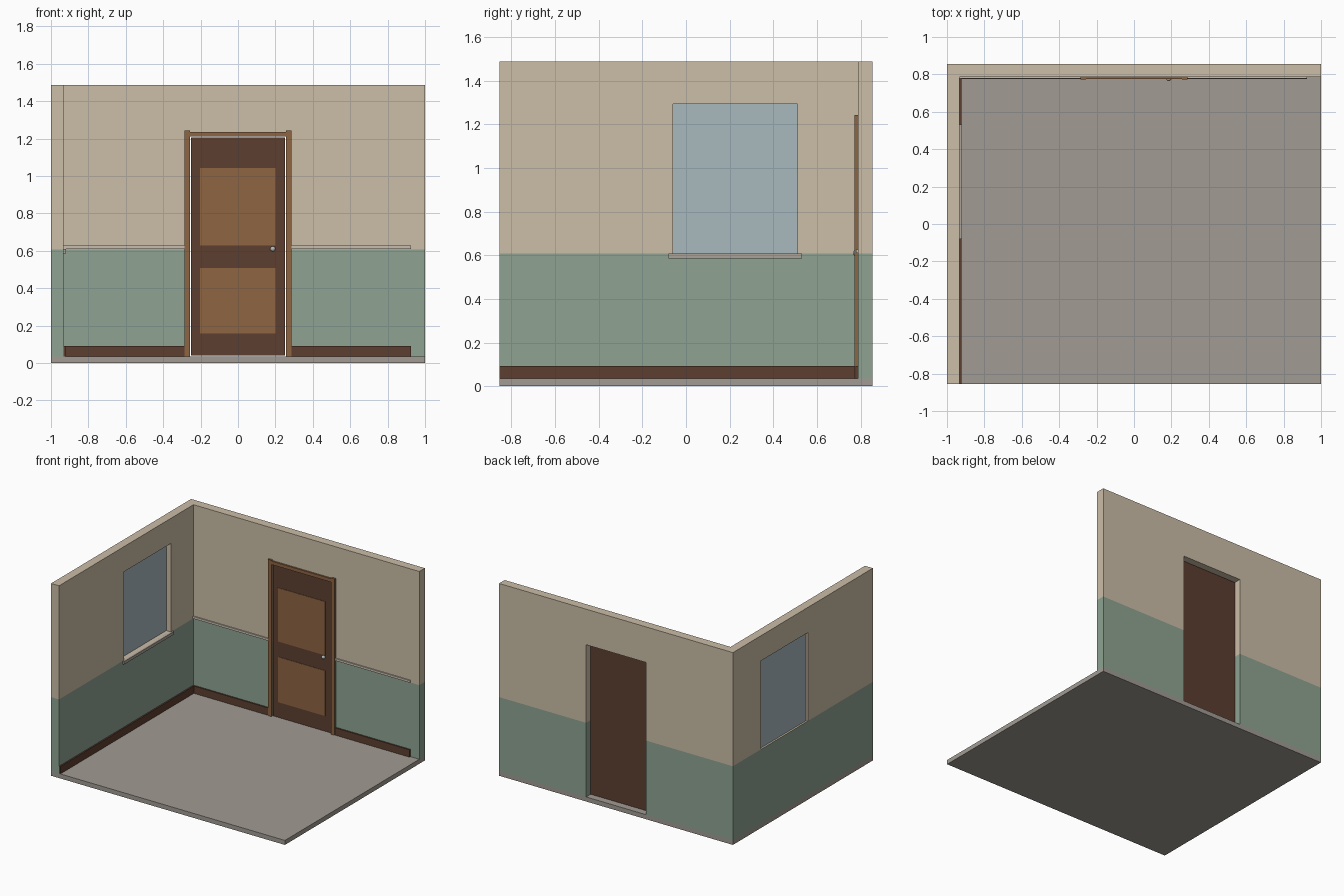
import bpy, bmesh
from mathutils import Vector

if "Cube" in bpy.data.objects:
    bpy.data.objects.remove(bpy.data.objects["Cube"])


def material(name, rgb):
    m = bpy.data.materials.new(name)
    lin = [((c / 255 + 0.055) / 1.055) ** 2.4 for c in rgb]
    m.diffuse_color = (*lin, 1)
    m.use_nodes = True
    m.node_tree.nodes["Principled BSDF"].inputs["Base Color"].default_value = m.diffuse_color
    return m


TAN = material("cream_paint", (204, 190, 167))
GREEN = material("green_paint", (142, 164, 146))
FLOOR = material("floor_grey", (161, 155, 147))
DARK = material("dark_wood", (92, 62, 48))
WOOD = material("mid_wood", (142, 101, 66))
GLASS = material("glass_blue", (168, 184, 190))
TRIM = material("pale_trim", (200, 190, 175))
SILL = material("sill_grey", (170, 162, 152))
METAL = material("metal", (185, 185, 185))


def box(name, x, y, z, mat=None):
    bm = bmesh.new()
    bmesh.ops.create_cube(bm, size=1)
    for v in bm.verts:
        v.co = [(a + b) / 2 + c * (b - a) for c, (a, b) in zip(v.co, (x, y, z))]
    return finish(name, bm, mat)


def finish(name, bm, mat=None):
    me = bpy.data.meshes.new(name)
    bm.to_mesh(me)
    bm.free()
    ob = bpy.data.objects.new(name, me)
    bpy.context.collection.objects.link(ob)
    if mat:
        me.materials.append(mat)
    return ob


X, Y, TOP, BASE = 1.0, 0.855, 1.487, 0.035   # room limits
WX, WY, SPLIT = -0.932, 0.787, 0.608         # inner wall faces, paint line

box("floor", (-X, X), (-Y, Y), (0, BASE), FLOOR)

# L-shaped wall extruded from its plan
bm = bmesh.new()
plan = [(-X, -Y), (WX, -Y), (WX, WY), (X, WY), (X, Y), (-X, Y)]
face = bm.faces.new([bm.verts.new((x, y, BASE)) for x, y in plan])
ext = bmesh.ops.extrude_face_region(bm, geom=[face])
for v in ext["geom"]:
    if isinstance(v, bmesh.types.BMVert):
        v.co.z = TOP
bmesh.ops.recalc_face_normals(bm, faces=bm.faces[:])
walls = finish("walls", bm)

# Door and window openings
cutters = [box("door_cutter", (-0.256, 0.256), (0.7, 0.95), (-0.1, 1.212)),
           box("window_cutter", (-1.1, -0.85), (-0.06, 0.512), (SPLIT, 1.292))]
bpy.context.view_layer.objects.active = walls
for c in cutters:
    c.hide_render = True
    mod = walls.modifiers.new("opening", "BOOLEAN")
    mod.object, mod.operation, mod.solver = c, "DIFFERENCE", "EXACT"
    bpy.ops.object.modifier_apply(modifier=mod.name)
for c in cutters:
    bpy.data.objects.remove(c)

# Two-tone paint split at dado height
walls.data.materials.clear()
walls.data.materials.append(TAN)
walls.data.materials.append(GREEN)
bm = bmesh.new()
bm.from_mesh(walls.data)
bmesh.ops.bisect_plane(bm, geom=bm.verts[:] + bm.edges[:] + bm.faces[:],
                       plane_co=(0, 0, SPLIT), plane_no=(0, 0, 1))
for f in bm.faces:
    f.material_index = int(f.calc_center_median().z < SPLIT - 0.001)
bm.to_mesh(walls.data)
bm.free()

# Trim on both sides of the door
for side, x in (("left", (WX, -0.286)), ("right", (0.286, 0.925))):
    box(side + "_back_baseboard", x, (0.776, WY), (BASE, 0.092), DARK)
    box(side + "_chair_rail", x, (0.778, WY), (0.61, 0.627), TRIM)
    s = -1 if side == "left" else 1
    post = sorted((s * 0.256, s * 0.286))
    box(side + "_door_casing", post, (0.772, WY), (BASE, 1.243), WOOD)
box("door_head_casing", (-0.256, 0.256), (0.774, WY), (1.21, 1.236), WOOD)
box("side_baseboard", (WX, -0.921), (-Y, 0.785), (BASE, 0.092), DARK)

# Door leaf with two panels and a knob
box("door_leaf", (-0.25, 0.25), (0.782, 0.807), (BASE + 0.004, 1.206), DARK)
for name, z in (("lower", (0.158, 0.508)), ("upper", (0.627, 1.042))):
    box(name + "_door_panel", (-0.203, 0.2), (0.779, 0.784), z, WOOD)
bm = bmesh.new()
bmesh.ops.create_uvsphere(bm, u_segments=16, v_segments=10, radius=0.014)
for f in bm.faces:
    f.smooth = True
knob = finish("door_knob", bm, METAL)
knob.location = (0.186, 0.778, 0.61)

# Window pane and sill
box("window_glass", (-0.986, -0.972), (-0.06, 0.512), (SPLIT, 1.292), GLASS)
box("window_sill", (-0.945, -0.919), (-0.08, 0.532), (0.585, SPLIT), SILL)
